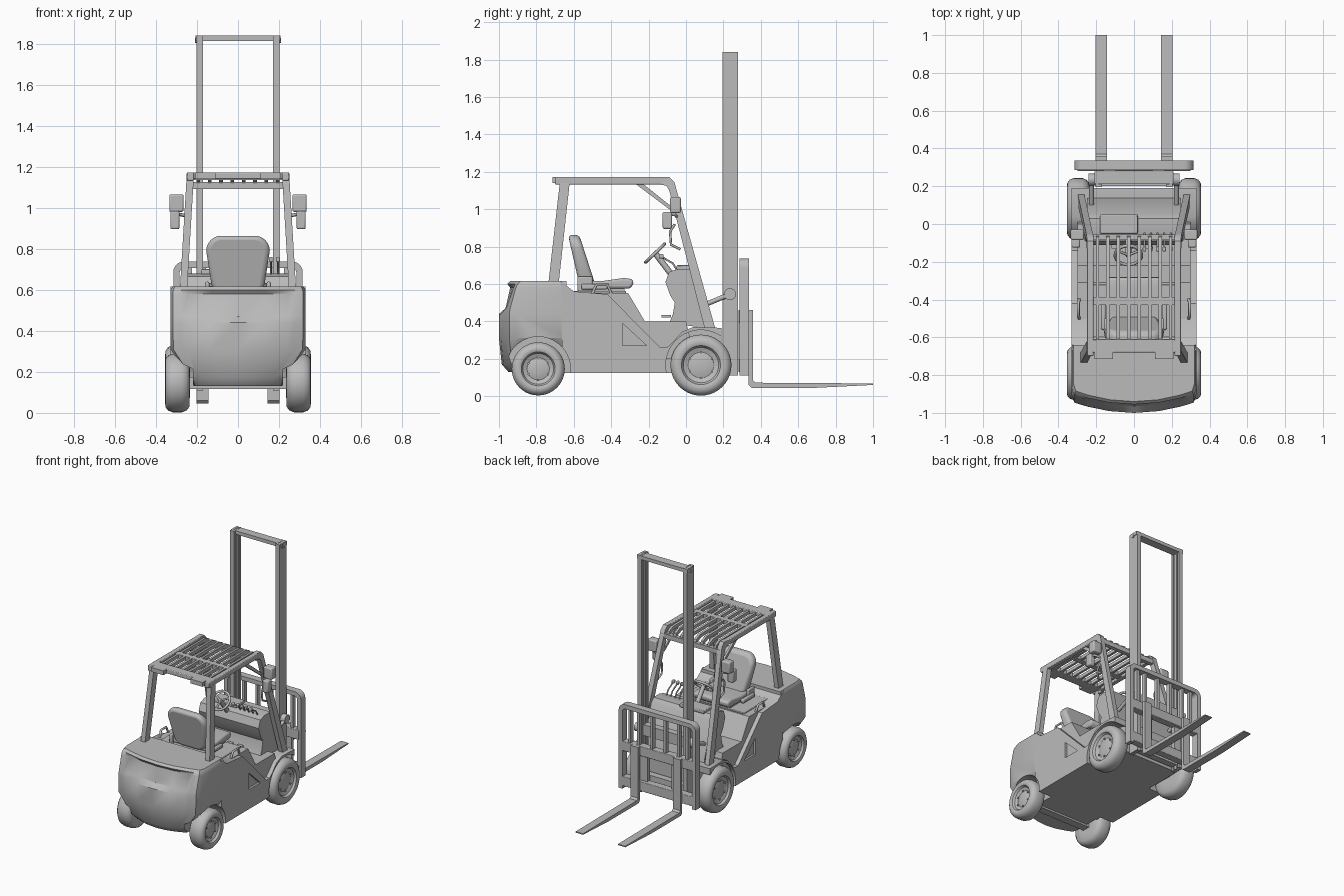
import bpy, bmesh, math
from mathutils import Vector

if "Cube" in bpy.data.objects:
    bpy.data.objects.remove(bpy.data.objects["Cube"])

GREY = bpy.data.materials.new("grey")
GREY.diffuse_color = (0.5, 0.5, 0.5, 1)
GREY.use_nodes = True
GREY.node_tree.nodes["Principled BSDF"].inputs["Base Color"].default_value = GREY.diffuse_color


def finish(name, bm, mirror=False, bevel=0.0, warp=None, segs=2):
    if warp:
        for v in bm.verts:
            v.co = warp(*v.co)
    bmesh.ops.recalc_face_normals(bm, faces=bm.faces)
    me = bpy.data.meshes.new(name)
    bm.to_mesh(me)
    bm.free()
    ob = bpy.data.objects.new(name, me)
    me.materials.append(GREY)
    bpy.context.collection.objects.link(ob)
    if bevel:
        m = ob.modifiers.new("bevel", 'BEVEL')
        m.width, m.segments = bevel, segs
    if mirror:
        ob.modifiers.new("mirror", 'MIRROR').use_mirror_merge = False
    return ob


def prism(name, pts, lo, hi, axis='x', **kw):
    """Extrude a (y,z) outline along x, or an (x,z) outline along y."""
    bm = bmesh.new()
    put = (lambda a, b, t: (t, a, b)) if axis == 'x' else (lambda a, b, t: (a, t, b))
    rings = [[bm.verts.new(put(a, b, t)) for a, b in pts] for t in (lo, hi)]
    n = len(pts)
    for r in rings:
        bm.faces.new(r)
    for i in range(n):
        j = (i + 1) % n
        bm.faces.new((rings[0][i], rings[0][j], rings[1][j], rings[1][i]))
    return finish(name, bm, **kw)


def box(name, x0, x1, y0, y1, z0, z1, **kw):
    return prism(name, [(y0, z0), (y1, z0), (y1, z1), (y0, z1)], x0, x1, **kw)


def lathe(name, prof, cy, cz, n=40, **kw):
    """Spin (x, radius) points around an x-wise axle."""
    bm = bmesh.new()
    rings = [[bm.verts.new((x, cy + r * math.cos(2 * math.pi * i / n), cz + r * math.sin(2 * math.pi * i / n)))
              for i in range(n)] for x, r in prof]
    for a, b in zip(rings, rings[1:]):
        for i in range(n):
            bm.faces.new((a[i], a[(i + 1) % n], b[(i + 1) % n], b[i]))
    bm.faces.new(rings[0])
    bm.faces.new(rings[-1])
    return finish(name, bm, **kw)


def tube(name, pts, r, cyclic=False, mirror=False):
    cu = bpy.data.curves.new(name, 'CURVE')
    cu.dimensions, cu.bevel_depth, cu.bevel_resolution, cu.use_fill_caps = '3D', r, 2, True
    sp = cu.splines.new('POLY')
    sp.points.add(len(pts) - 1)
    for p, c in zip(sp.points, pts):
        p.co = (*c, 1)
    sp.use_cyclic_u = cyclic
    sp.use_smooth = True
    cu.materials.append(GREY)
    ob = bpy.data.objects.new(name, cu)
    bpy.context.collection.objects.link(ob)
    if mirror:
        ob.modifiers.new("mirror", 'MIRROR')
    return ob


def arc(cx, cz, r, a0, a1, n=6):
    return [(cx + r * math.cos(math.radians(a0 + (a1 - a0) * i / n)),
             cz + r * math.sin(math.radians(a0 + (a1 - a0) * i / n))) for i in range(n + 1)]


def cut(ob, cutter):
    m = ob.modifiers.new("cut", 'BOOLEAN')
    m.operation, m.object, m.solver = 'DIFFERENCE', cutter, 'EXACT'
    cutter.hide_render = True
    cutter.hide_set(True)


# wheels with dished hubs and bolts
WHEELS = (("rear", -0.79, 0.146, 0.142, 0.172), ("front", 0.08, 0.166, 0.163, 0.188))
wells = []
for nm, cy, cz, r, wr in WHEELS:
    lathe(nm + "_wheel", [(.235, r * .5), (.237, r * .82), (.25, r * .94), (.272, r), (.318, r), (.34, r * .95),
                          (.353, r * .84), (.355, r * .72), (.35, r * .64), (.335, r * .58), (.325, r * .42),
                          (.33, r * .3), (.333, r * .15)], cy, cz, mirror=True)
    for i in range(6):
        a = math.radians(60 * i + 30)
        lathe(nm + "_bolt", [(.32, .006), (.336, .006)], cy + r * .42 * math.cos(a),
              cz + r * .42 * math.sin(a), n=6, mirror=True)
    box(nm + "_axle", -.25, .25, cy - .03, cy + .03, cz - .03, cz + .03)
    wells.append(lathe(nm + "_well_cutter", [(.22, wr), (.5, wr)], cy, cz, mirror=True))

# chassis with deck, diagonal side edge and front fenders
chassis = prism("chassis", [(-.66, .125), (.19, .125), (.19, .365), (.04, .37), (-.02, .345), (-.07, .29),
                            (-.10, .262), (-.14, .262), (-.42, .545), (-.60, .56), (-.67, .615)], -.33, .33)
recess = prism("side_recess_cutter", [(-.34, .39), (-.34, .27), (-.21, .27)], .315, .4, mirror=True)
for c in (*wells, recess):
    cut(chassis, c)
prism("floor_and_seat_base", [(-.55, .2), (-.55, .552), (-.31, .552), (-.22, .40), (0, .40), (.05, .2)], -.30, .30)
box("deck_lid", -.25, .25, -.6, -.32, .55, .562, bevel=.004)

# counterweight: stacked bowed sections with a recessed rear pocket
bm = bmesh.new()
COLS = (-1, -.96, -.84, -.74, -.4, 0, .4, .74, .84, .96, 1)
rings = []
for z, hw, yb, pocket in ((.13, .215, -.95, 0), (.17, .235, -.985, 0), (.31, .328, -1, 0), (.44, .33, -1, 0),
                          (.47, .33, -.995, .03), (.58, .33, -.965, .025), (.6, .328, -.955, 0), (.615, .32, -.94, 0)):
    ring = []
    for t in COLS:
        wide = .64 if z < .5 else .8
        y = yb + .06 * t * t + (.035 if abs(t) == 1 else 0) + (pocket if abs(t) < wide else 0)
        ring.append(bm.verts.new((t * hw, y, z)))
    ring += [bm.verts.new((hw, -.64, z)), bm.verts.new((-hw, -.64, z))]
    rings.append(ring)
for a, b in zip(rings, rings[1:]):
    for i in range(len(a)):
        j = (i + 1) % len(a)
        bm.faces.new((a[i], a[j], b[j], b[i]))
bm.faces.new(rings[0])
bm.faces.new(rings[-1])
weight = finish("counterweight", bm)
cut(weight, wells[0])

# cowl, dash, panel and pedals
prism("cowl", [(-.04, .68), (-.09, .665), (-.11, .61), (-.085, .54), (-.06, .50), (-.07, .44), (-.09, .39),
               (.14, .36), (.13, .40), (.055, .65), (.03, .68)], -.245, .245)
box("display_panel", -.18, .02, -.05, .05, .675, .70, bevel=.005)
for x in (-.1, .0, .08):
    box("pedal", x - .02, x + .02, -.13, -.08, .42, .435)

# steering wheel and column
C, U, V = Vector((-.03, -.165, .765)), Vector((1, 0, 0)), Vector((0, .72, .69))
rim = [C + .07 * (U * math.cos(i * math.pi / 12) + V * math.sin(i * math.pi / 12)) for i in range(24)]
tube("steering_wheel", rim, .009, cyclic=True)
for i in (2, 10, 18):
    tube("wheel_spoke", [C, rim[i]], .007)
tube("steering_column", [C, (-.03, -.07, .64)], .016)

# control levers
for i in range(5):
    x = .055 + i * .035
    tube("lever", [(x, -.04, .66), (x, -.07, .71), (x, -.13, .745)], .005)
    box("lever_knob", x - .009, x + .009, -.145, -.12, .735, .76, bevel=.005)

# seat
prism("seat_cushion", [(-.56, .575), (-.30, .575), (-.28, .60), (-.285, .625), (-.33, .632), (-.45, .615),
                       (-.56, .62)], -.145, .145, bevel=.02, segs=3)
back = (arc(.09, .79, .065, 0, 90) + arc(-.09, .79, .065, 90, 180) + arc(-.07, .63, .06, 180, 270, 3)
        + arc(.07, .63, .06, 270, 360, 3))
back = [(x, z + (.012 * (1 - (x / .155) ** 2) if z > .8 else 0)) for x, z in back]
prism("seat_back", back, -.045, .035, axis='y', bevel=.022, segs=3,
      warp=lambda x, y, z: (x, y * (1.1 - 1.2 * (z - .57)) - .515 - .28 * (z - .57), z))
box("seat_rail", -.13, .13, -.58, -.33, .555, .58)
box("seat_arm", .15, .175, -.56, -.42, .57, .60, mirror=True, bevel=.008)
box("seat_bracket", .14, .16, -.58, -.5, .56, .64, mirror=True, bevel=.008)
tube("deck_handle", [(.29, -.50, .55), (.295, -.48, .595), (.295, -.42, .595), (.29, -.40, .55)], .008, mirror=True)

# overhead guard: leaning posts, roof frame and slats
lean = lambda x, y, z: (x - .06 * (z - .37), y, z)
prism("rear_post", [(-.735, .61), (-.68, .61), (-.622, 1.14), (-.675, 1.14)], .262, .297, mirror=True, warp=lean)
prism("front_post", [(.10, .36), (.157, .36), (-.05, 1.10), (-.062, 1.145), (-.09, 1.172), (-.13, 1.172),
                     (-.13, 1.13), (-.105, 1.125), (-.09, 1.10)], .262, .297, mirror=True, warp=lean)
prism("guard_brace", [(-.27, 1.135), (-.23, 1.135), (-.06, 1.0), (-.07, .985)], .225, .24, mirror=True)
box("roof_side", .215, .25, -.70, -.1, 1.132, 1.172, mirror=True, bevel=.005)
box("roof_rear_beam", -.25, .25, -.68, -.61, 1.14, 1.172, bevel=.005)
box("roof_middle_beam", -.23, .23, -.43, -.39, 1.135, 1.165)
box("roof_front_beam", -.24, .24, -.085, -.055, 1.09, 1.125)
box("roof_rear_tab", .11, .21, -.715, -.67, 1.14, 1.172, mirror=True)
for i in range(4):
    x = .028 + i * .055
    prism("roof_slat", [(-.63, 1.14), (-.13, 1.14), (-.09, 1.125), (-.075, 1.10), (-.055, 1.10), (-.07, 1.145),
                        (-.11, 1.165), (-.63, 1.165)], x - .009, x + .009, mirror=True)

# lamps and grab bars on the front posts
box("headlamp", .265, .335, -.085, -.028, .98, 1.065, mirror=True, bevel=.008)
box("signal_lamp", .285, .33, -.125, -.075, .895, .985, mirror=True, bevel=.008)
tube("lamp_bracket", [(.25, -.05, .96), (.3, -.06, .97), (.3, -.1, .97)], .008, mirror=True)
tube("grab_bar", [(.255, -.06, .92), (.255, -.085, .88), (.255, -.08, .81), (.255, -.03, .785)], .007, mirror=True)

# mast: channels, cross members and tilt cylinders
for nm, x0, x1, y0, y1 in (("web", .188, .203, .195, .277), ("rear_flange", .17, .19, .195, .211),
                           ("front_flange", .17, .19, .261, .277), ("inner_rail", .172, .18, .222, .25)):
    box("mast_" + nm, x0, x1, y0, y1, .11, 1.84, mirror=True)
box("mast_top_bar", -.208, .208, .215, .277, 1.812, 1.838)
for z in (.14, .50):
    box("mast_cross_member", -.19, .19, .2, .25, z, z + .08)
lathe("mast_pin", [(.2, .012), (.21, .012)], .235, 1.815, n=12, mirror=True)
tube("tilt_cylinder", [(.225, .08, .48), (.225, .235, .545)], .013, mirror=True)
lathe("tilt_joint", [(.2, .032), (.24, .032)], .235, .545, n=20, mirror=True)

# load backrest and carriage
frame = ([(.315, .11)] + arc(.265, .687, .05, 0, 90) + arc(-.265, .687, .05, 90, 180) + [(-.315, .11), (-.285, .11)]
         + arc(-.26, .68, .025, 180, 90) + arc(.26, .68, .025, 90, 0) + [(.285, .11)])
prism("backrest_frame", frame, .285, .337, axis='y')
for x in (.055, .165, .235):
    box("backrest_bar", x - .01, x + .01, .295, .325, .42, .71, mirror=True)
for z in (.13, .39):
    box("carriage_bar", -.30, .30, .28, .335, z, z + .07, bevel=.004)
box("carriage_plate", .10, .16, .28, .31, .13, .46, mirror=True)

# forks
prism("fork", [(.335, .46), (.335, .06), (.35, .045), (.70, .045), (1.0, .06), (1.0, .068), (.37, .072),
               (.357, .085), (.357, .46)], .143, .203, mirror=True)

# smooth rounded surfaces, keep hard edges
bpy.ops.object.select_all(action='DESELECT')
for ob in bpy.context.scene.objects:
    if ob.type == 'MESH' and not ob.hide_render:
        ob.select_set(True)
        bpy.context.view_layer.objects.active = ob
bpy.ops.object.shade_smooth_by_angle(angle=math.radians(35))
